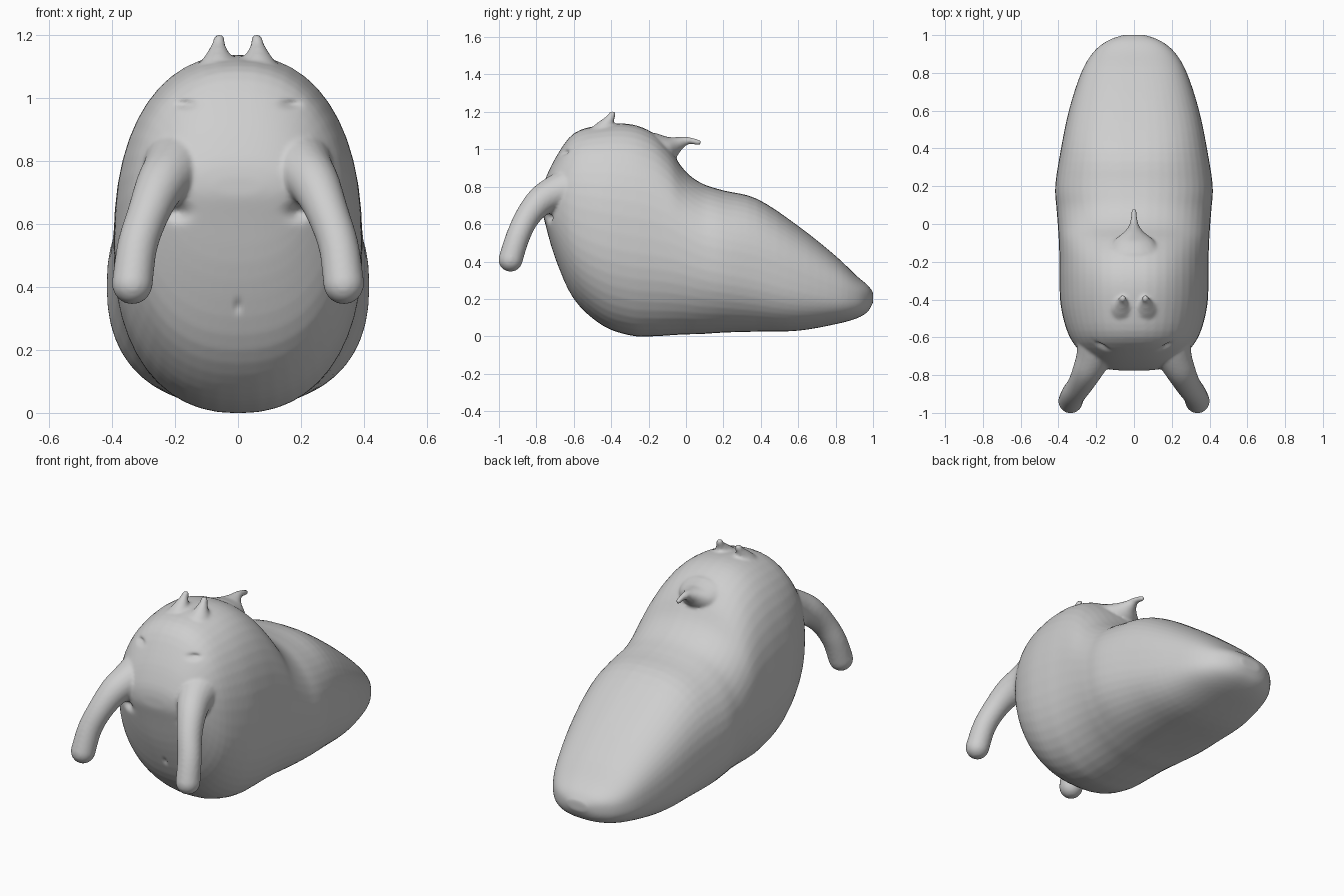
import bpy, bmesh, math
from mathutils import Vector

cube = bpy.data.objects.get("Cube")
if cube:
    bpy.data.objects.remove(cube)

grey = bpy.data.materials.new("plain grey")
grey.use_nodes = True
grey.diffuse_color = (0.62, 0.62, 0.62, 1)
grey.node_tree.nodes["Principled BSDF"].inputs["Base Color"].default_value = (0.62, 0.62, 0.62, 1)


def spline(points, steps):
    """Catmull-Rom interpolation of tuples of any length."""
    p = [points[0]] + list(points) + [points[-1]]
    out = []
    for i in range(1, len(p) - 2):
        for s in range(steps):
            t = s / steps
            out.append([0.5 * (2 * b + (c - a) * t + (2 * a - 5 * b + 4 * c - d) * t * t
                               + (3 * b - a - 3 * c + d) * t ** 3)
                        for a, b, c, d in zip(*p[i - 1:i + 3])])
    return out + [list(points[-1])]


def loft(bm, rings):
    rows = [[bm.verts.new(co) for co in ring] for ring in rings]
    n = len(rows[0])
    for a, b in zip(rows, rows[1:]):
        for i in range(n):
            bm.faces.new((a[i], a[(i + 1) % n], b[(i + 1) % n], b[i]))
    bm.faces.new(rows[0])
    bm.faces.new(rows[-1])
    return [v for row in rows for v in row]


def tube(bm, path, steps=5, sides=20):
    """Round tapered limb from (x, y, z, radius) points, with a domed tip."""
    pts = spline(path, steps)
    rings = []

    def ring(center, turn, r):
        rings.append([center + turn @ Vector((r * math.cos(a), r * math.sin(a), 0))
                      for a in (math.tau * k / sides for k in range(sides))])
    for i, q in enumerate(pts):
        ahead, behind = pts[min(i + 1, len(pts) - 1)], pts[max(i - 1, 0)]
        direction = (Vector(ahead[:3]) - Vector(behind[:3])).normalized()
        turn = direction.to_track_quat('Z', 'Y')
        ring(Vector(q[:3]), turn, q[3])
    for k in range(1, 6):
        a = math.pi / 2 * k / 5.3
        ring(Vector(q[:3]) + direction * q[3] * math.sin(a), turn, q[3] * math.cos(a))
    return loft(bm, rings)


def finish(name, bm):
    bmesh.ops.recalc_face_normals(bm, faces=bm.faces)
    mesh = bpy.data.meshes.new(name)
    bm.to_mesh(mesh)
    bm.free()
    mesh.materials.append(grey)
    mesh.shade_smooth()
    obj = bpy.data.objects.new(name, mesh)
    bpy.context.collection.objects.link(obj)
    return obj


# Trunk stations: y, underside, widest height, top, half width
stations = [
    (-0.775, 0.69, 0.72, 0.75, 0.08), (-0.76, 0.63, 0.72, 0.82, 0.17),
    (-0.70, 0.42, 0.70, 0.95, 0.26), (-0.60, 0.20, 0.62, 1.085, 0.34),
    (-0.45, 0.06, 0.57, 1.13, 0.385), (-0.30, 0.005, 0.54, 1.135, 0.395),
    (-0.18, 0.0, 0.52, 1.09, 0.395), (-0.09, 0.005, 0.50, 1.005, 0.398),
    (-0.01, 0.01, 0.47, 0.89, 0.403), (0.08, 0.012, 0.43, 0.82, 0.41),
    (0.20, 0.02, 0.40, 0.78, 0.417), (0.38, 0.025, 0.36, 0.735, 0.39),
    (0.60, 0.03, 0.29, 0.59, 0.345), (0.80, 0.065, 0.23, 0.43, 0.28),
    (0.91, 0.095, 0.21, 0.325, 0.215), (0.97, 0.13, 0.21, 0.275, 0.14),
    (1.0, 0.18, 0.21, 0.235, 0.06)]

skin_bm = bmesh.new()
rings = []
for y, low, mid, top, width in spline(stations, 4):
    # Sections turn boxier towards the tail
    power = 0.88 - 0.1 * max(0.0, min(1.0, (y - 0.1) / 0.4))
    ring = []
    for k in range(48):
        a = math.tau * k / 48
        c, s = math.cos(a), math.sin(a)
        x = math.copysign(abs(c) ** power, c) * width
        z = mid + math.copysign(abs(s) ** power, s) * (top - mid if s > 0 else mid - low)
        ring.append((x, y, z))
    rings.append(ring)
loft(skin_bm, rings)

for side in (1, -1):
    # Drooping front arms, flared where they leave the face
    tube(skin_bm, [(side * x, y, z, r) for x, y, z, r in (
        (0.18, -0.60, 0.79, 0.13), (0.212, -0.70, 0.765, 0.096), (0.248, -0.78, 0.72, 0.079),
        (0.285, -0.85, 0.635, 0.067), (0.32, -0.90, 0.53, 0.064), (0.336, -0.938, 0.41, 0.065))])
    # Head horns with flared bases
    tube(skin_bm, [(side * x, y, z, r) for x, y, z, r in (
        (0.062, -0.45, 1.06, 0.09), (0.063, -0.435, 1.105, 0.062), (0.063, -0.42, 1.14, 0.037),
        (0.062, -0.405, 1.165, 0.024), (0.06, -0.394, 1.188, 0.018))])

# Backward spike behind the head, broad at the root
spike = tube(skin_bm, [
    (0, -0.22, 1.0, 0.09), (0, -0.15, 0.995, 0.09), (0, -0.09, 1.007, 0.067),
    (0, -0.04, 1.03, 0.038), (0, 0.01, 1.046, 0.021), (0, 0.07, 1.036, 0.014)])
for v in spike:
    v.co.x *= 1.0 + 0.6 * max(0.0, min(1.0, -v.co.y / 0.08))

# Fuse everything into one soft skin
skin = finish("skin source", skin_bm)
remesh = skin.modifiers.new("fuse", 'REMESH')
remesh.mode = 'VOXEL'
remesh.voxel_size = 0.0095
soften = skin.modifiers.new("soften", 'SMOOTH')
soften.factor = 0.5
soften.iterations = 5
fused = bpy.data.meshes.new_from_object(skin.evaluated_get(bpy.context.evaluated_depsgraph_get()))
bpy.data.objects.remove(skin)
bm = bmesh.new()
bm.from_mesh(fused)

# Eye pockets, hollows below the arms and a small belly dimple pressed into the skin
dents = [((0, -0.665, 0.34), (0.008, 0.06, 0.02), 0.012)]
for side in (1, -1):
    dents.append(((side * 0.165, -0.605, 0.98), (0.03, 0.06, 0.014), 0.035))
    dents.append(((side * 0.19, -0.73, 0.64), (0.035, 0.05, 0.025), 0.03))
for center, size, depth in dents:
    for v in bm.verts:
        d = sum(((p - c) / s) ** 2 for p, c, s in zip(v.co, center, size))
        if d < 9:
            v.co.y += depth * math.exp(-d)
finish("body", bm)
